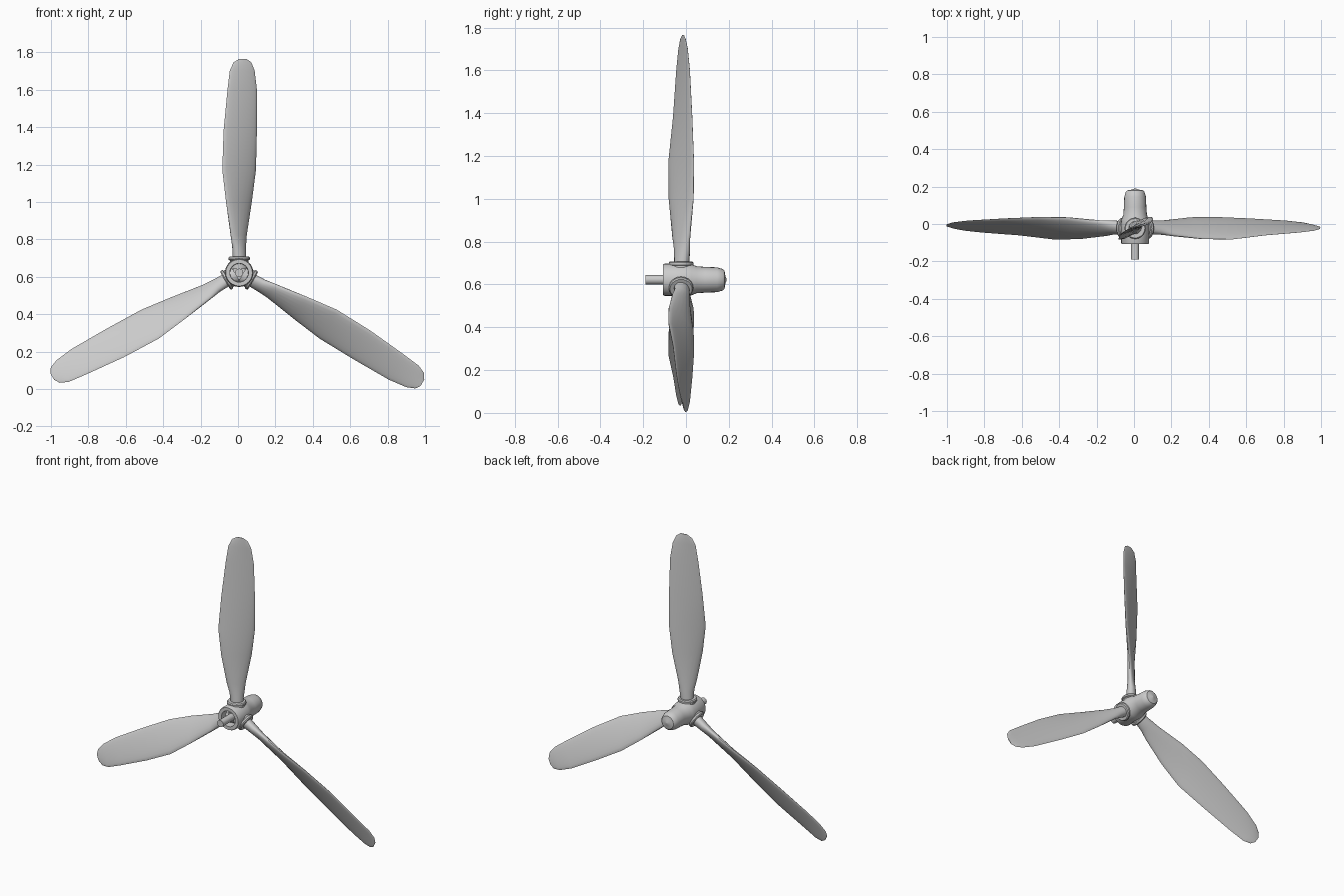
import bpy, bmesh
from math import sin, cos, pi, radians
from mathutils import Vector, Matrix

if "Cube" in bpy.data.objects:
    bpy.data.objects.remove(bpy.data.objects["Cube"])

HUB = Vector((0.006, 0, 0.622))


def finish(name, bm, angle=35):
    bmesh.ops.recalc_face_normals(bm, faces=bm.faces)
    me = bpy.data.meshes.new(name)
    bm.to_mesh(me)
    bm.free()
    ob = bpy.data.objects.new(name, me)
    bpy.context.collection.objects.link(ob)
    ob.select_set(True)
    bpy.context.view_layer.objects.active = ob
    bpy.ops.object.shade_smooth_by_angle(angle=radians(angle))
    ob.select_set(False)
    return ob


def loft(name, rings, angle=35):
    """Skin a list of equally sized rings and cap both ends."""
    bm = bmesh.new()
    rows = [[bm.verts.new(p) for p in ring] for ring in rings]
    n = len(rows[0])
    for a, b in zip(rows, rows[1:]):
        for i in range(n):
            j = (i + 1) % n
            bm.faces.new((a[i], a[j], b[j], b[i]))
    bm.faces.new(rows[0])
    bm.faces.new(rows[-1])
    return finish(name, bm, angle)


def lathe(name, profile, axis, n=24, centre=(0, 0)):
    """profile = (radius, position along the axis)."""
    rings = []
    for r, h in profile:
        ring = []
        for i in range(n):
            u, v = r * cos(2 * pi * i / n), r * sin(2 * pi * i / n)
            ring.append((u, h, v) if axis == 'Y' else (u + centre[0], v + centre[1], h))
        rings.append(ring)
    return loft(name, rings)


# hub with hollow front and domed rear
hub = lathe("hub", [(0.003, -0.05), (0.048, -0.05), (0.05, -0.108), (0.071, -0.108),
                    (0.075, -0.10), (0.076, 0.0), (0.073, 0.025), (0.063, 0.05),
                    (0.06, 0.09), (0.058, 0.145), (0.05, 0.172), (0.042, 0.18),
                    (0.018, 0.184), (0.003, 0.19)], 'Y')
hub.location = HUB

# drive shaft
shaft = lathe("shaft", [(0.022, -0.19), (0.022, -0.045)], 'Y', 16)
shaft.location = HUB

# blade stations: radius, chord start x y, chord end x y, thickness
STATIONS = [
    (0.06, -.025, -.045, .025, .005, .070),
    (0.14, -.031, -.051, .031, .014, .056),
    (0.20, -.043, -.061, .038, .017, .044),
    (0.38, -.070, -.080, .068, .035, .032),
    (0.55, -.090, -.082, .090, .037, .027),
    (0.76, -.083, -.060, .095, .029, .021),
    (0.98, -.062, -.045, .095, .018, .014),
    (1.08, -.050, -.035, .083, .008, .011),
    (1.125, -.03, -.026, .065, -.002, .008),
    (1.143, .000, -.017, .040, -.010, .004),
]


def section(r, x0, y0, x1, y1, th, n=20):
    a, b = Vector((x0, y0)), Vector((x1, y1))
    mid, half = (a + b) / 2, (b - a) / 2
    nrm = Vector((-half.y, half.x)).normalized() * th / 2
    pts = []
    for i in range(n):
        t = 2 * pi * i / n
        p = mid + half * cos(t) + nrm * sin(t)
        pts.append((p.x, p.y, r))
    return pts


# three twisted blades with their sockets
for k in range(3):
    place = Matrix.Translation(HUB) @ Matrix.Rotation(k * 2 * pi / 3, 4, 'Y')
    blade = loft(f"blade_{k + 1}", [section(*s) for s in STATIONS], 50)
    blade.matrix_world = place
    socket = lathe(f"blade_socket_{k + 1}",
                   [(0.050, 0.02), (0.050, 0.066), (0.057, 0.070), (0.057, 0.080),
                    (0.052, 0.086), (0.040, 0.086)], 'Z', 20, (0, -0.023))
    socket.matrix_world = place
